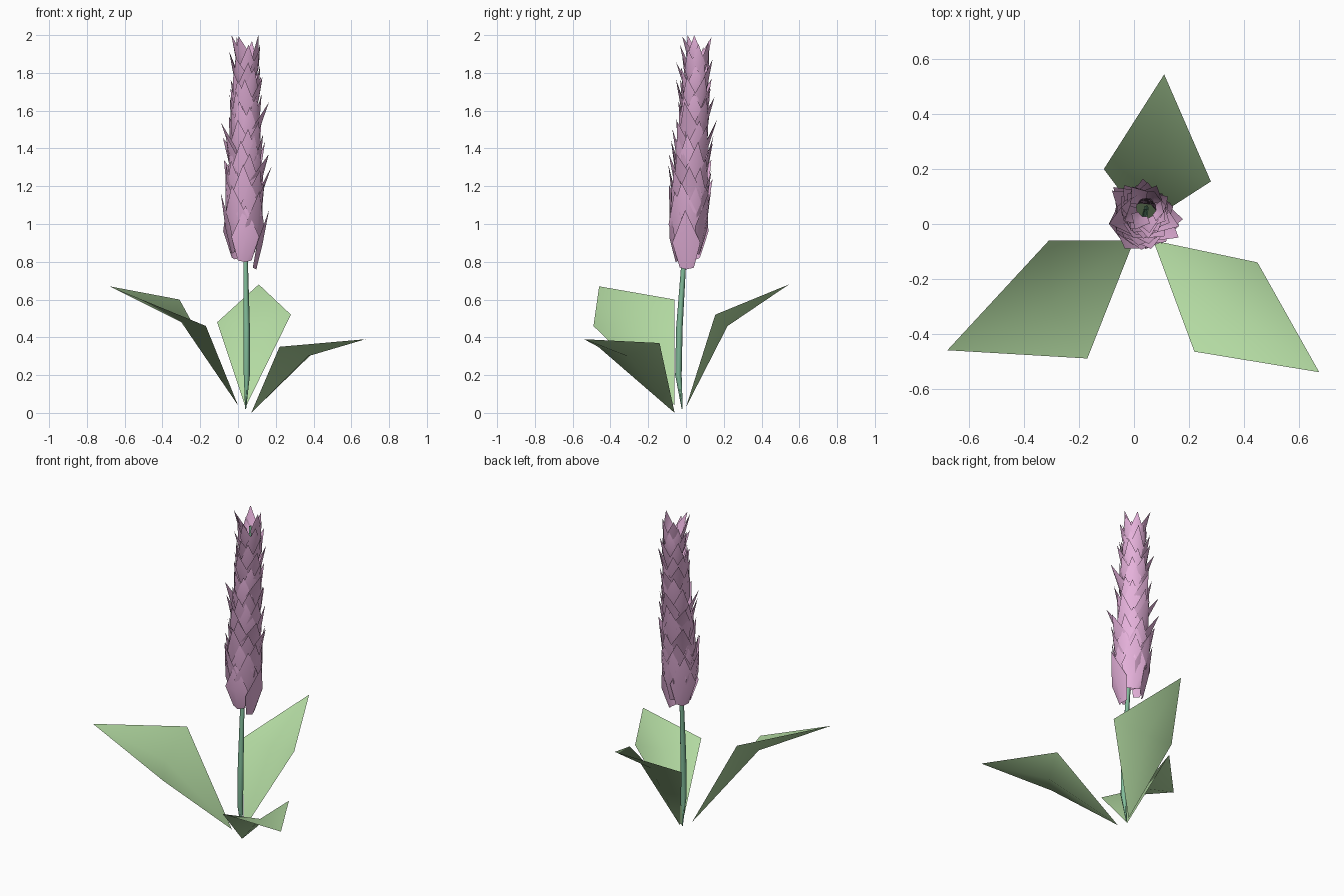
import bpy, math, random
from mathutils import Vector

if "Cube" in bpy.data.objects:
    bpy.data.objects.remove(bpy.data.objects["Cube"])

random.seed(4)


def material(name, color):
    m = bpy.data.materials.new(name)
    m.diffuse_color = (*color, 1)
    m.use_nodes = True
    m.node_tree.nodes["Principled BSDF"].inputs["Base Color"].default_value = m.diffuse_color
    return m


PINK = material("petal_pink", (0.80, 0.45, 0.72))
LEAF = material("leaf_green", (0.45, 0.70, 0.36))
STEM = material("stem_green", (0.22, 0.50, 0.32))


def mesh_object(name, verts, faces, mat):
    me = bpy.data.meshes.new(name)
    me.from_pydata([tuple(v) for v in verts], [], faces)
    me.materials.append(mat)
    ob = bpy.data.objects.new(name, me)
    bpy.context.collection.objects.link(ob)
    for p in me.polygons:
        p.use_smooth = True
    return ob


# Leaves: pointed blades of four panels around a sagging midrib point
# (base, one side, other side, midrib, tip)
leaves = {
    "back_leaf": [(0.04, 0.0, 0.03), (0.28, 0.155, 0.52), (-0.11, 0.20, 0.48),
                  (0.09, 0.22, 0.46), (0.11, 0.545, 0.68)],
    "left_leaf": [(0.0, -0.06, 0.04), (-0.31, -0.06, 0.60), (-0.17, -0.49, 0.46),
                  (-0.30, -0.29, 0.48), (-0.68, -0.46, 0.67)],
    "right_leaf": [(0.07, -0.06, 0.0), (0.22, -0.465, 0.35), (0.45, -0.14, 0.37),
                   (0.37, -0.31, 0.30), (0.675, -0.54, 0.39)],
}
for name, pts in leaves.items():
    mesh_object(name, pts, [(0, 1, 3), (0, 3, 2), (1, 4, 3), (3, 4, 2)], LEAF)

# Stem: thin five-sided tapered tube along a slight bow
path = [(0.04, -0.02, 0.02, 0.003), (0.045, -0.04, 0.2, 0.018),
        (0.045, -0.035, 0.45, 0.018), (0.04, -0.015, 0.75, 0.014),
        (0.035, 0.01, 1.1, 0.013), (0.045, 0.06, 1.9, 0.008)]
S = 5
verts = [(x + r * math.cos(k * math.tau / S), y + r * math.sin(k * math.tau / S), z)
         for x, y, z, r in path for k in range(S)]
faces = [(i * S + k, i * S + (k + 1) % S, (i + 1) * S + (k + 1) % S, (i + 1) * S + k)
         for i in range(len(path) - 1) for k in range(S)]
mesh_object("stem", verts, faces, STEM)

# Flower spike: overlapping pointed petals spiralling up, shrinking to the top
verts, faces = [], []
N = 84
for i in range(N):
    t = (i / (N - 1)) ** 0.95
    a = i * 2.39996 + random.uniform(-0.2, 0.2)
    out = Vector((math.cos(a), math.sin(a), 0))
    side = Vector((-math.sin(a), math.cos(a), 0))
    z0 = 0.77 + 1.04 * t + random.uniform(-0.015, 0.03)
    length = 0.32 - 0.15 * t + random.uniform(-0.03, 0.02)
    width = 0.075 - 0.037 * t
    r = 0.075 - 0.035 * t
    flare = random.uniform(0.02, 0.055) + (0.035 if random.random() < 0.15 else 0)
    c = Vector((0.03 + 0.015 * t, 0.01 + 0.05 * t, 0))
    # outward distance, sideways offset, height fraction
    profile = [(r * 0.7, -0.5, 0.03), (r * 0.9, 0, 0), (r * 0.7, 0.5, 0.03),
               (r + 0.005, -1, 0.45), (r + 0.025, 0, 0.42), (r + 0.005, 1, 0.45),
               (r + flare, 0, 1)]
    n = len(verts)
    verts += [c + out * o + side * (s * width) + Vector((0, 0, z0 + h * length))
              for o, s, h in profile]
    faces += [tuple(n + k for k in f) for f in
              [(0, 1, 4, 3), (1, 2, 5, 4), (3, 4, 6), (4, 5, 6)]]
# keep the topmost tip at height 2
top = max(v.z for v in verts)
for v in verts:
    v.z = 0.76 + (v.z - 0.76) * 1.24 / (top - 0.76)
mesh_object("flower_petals", verts, faces, PINK)
